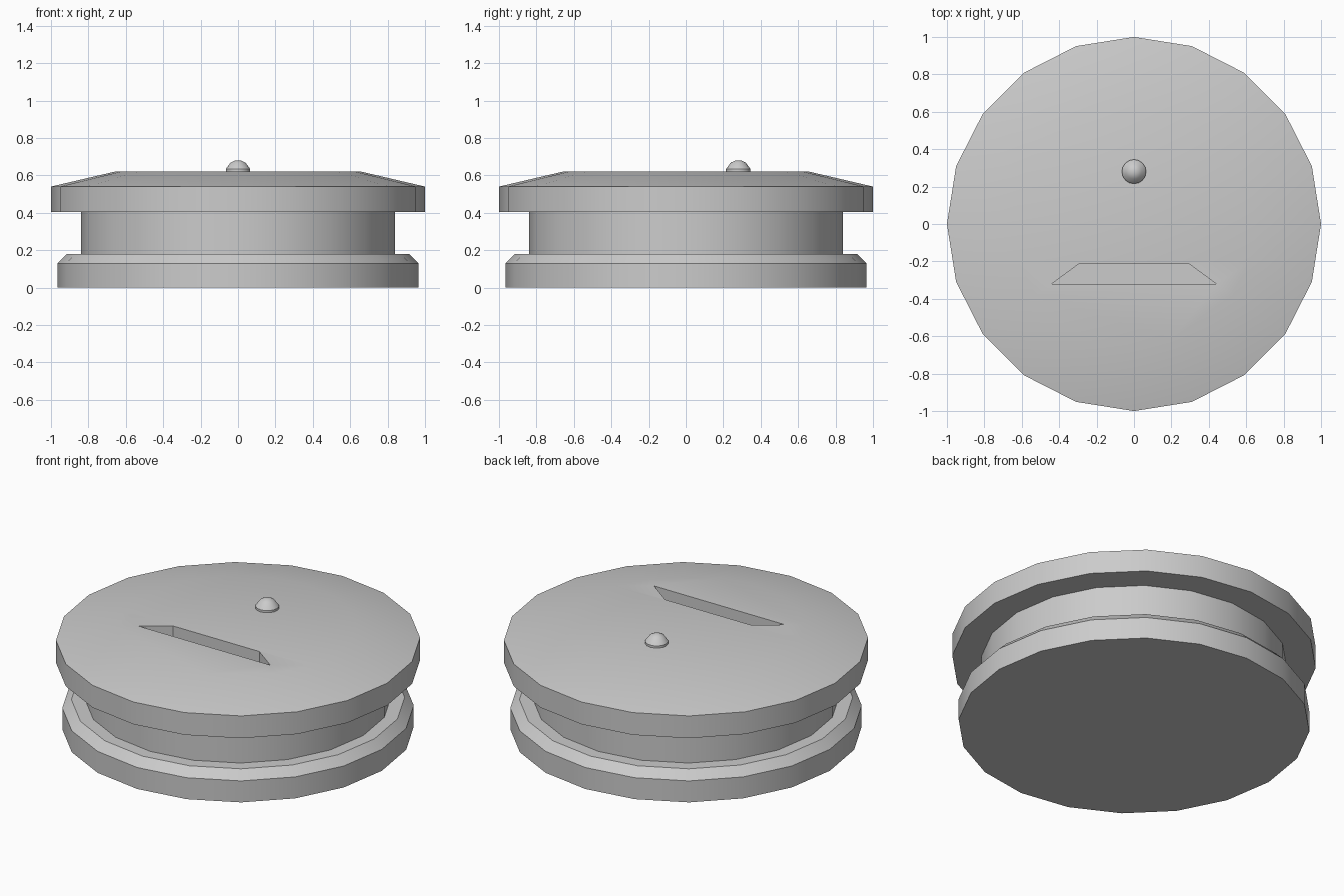
import bpy, bmesh, math

if "Cube" in bpy.data.objects:
    bpy.data.objects.remove(bpy.data.objects["Cube"])


def mesh_object(name, bm):
    bmesh.ops.recalc_face_normals(bm, faces=bm.faces)
    mesh = bpy.data.meshes.new(name)
    bm.to_mesh(mesh)
    bm.free()
    obj = bpy.data.objects.new(name, mesh)
    bpy.context.collection.objects.link(obj)
    return obj


def select_only(obj):
    bpy.ops.object.select_all(action='DESELECT')
    obj.select_set(True)
    bpy.context.view_layer.objects.active = obj


def lathe(name, profile, sides, location=(0, 0, 0), capped=True):
    """Stack of polygon rings from (radius, z) pairs."""
    bm = bmesh.new()
    rings = []
    for r, z in profile:
        angles = [2 * math.pi * i / sides for i in range(sides)]
        rings.append([bm.verts.new((r * math.cos(a), r * math.sin(a), z)) for a in angles])
    for low, high in zip(rings, rings[1:]):
        for i in range(sides):
            j = (i + 1) % sides
            bm.faces.new((low[i], low[j], high[j], high[i]))
    if capped:
        bm.faces.new(rings[0][::-1])
        bm.faces.new(rings[-1])
    obj = mesh_object(name, bm)
    obj.location = location
    return obj


# Turned body: base with bevelled rim, recessed neck, overhanging lid
base = lathe("base", [(0.965, 0), (0.965, 0.13), (0.915, 0.18)], 20)
neck = lathe("neck", [(0.84, 0.18), (0.84, 0.405)], 20, capped=False)
lid = lathe("lid", [(1, 0.405), (1, 0.54), (0.65, 0.622)], 20)

# Small button on top
button = lathe("button", [(0.065, 0.615), (0.065, 0.635), (0.04, 0.668), (0.015, 0.68)],
               16, location=(0, 0.28, 0))

# Trapezoid slot cut into the lid
bm = bmesh.new()
outline = [(-0.44, -0.32), (0.44, -0.32), (0.29, -0.21), (-0.29, -0.21)]
floor = bm.faces.new([bm.verts.new((x, y, 0.53)) for x, y in outline])
walls = bmesh.ops.extrude_face_region(bm, geom=[floor])["geom"]
bmesh.ops.translate(bm, vec=(0, 0, 0.2), verts=[v for v in walls if isinstance(v, bmesh.types.BMVert)])
if len(bm.faces) == 5:
    bm.faces.new(list(bm.verts)[:4])
cutter = mesh_object("slot_cutter", bm)
cutter.hide_render = True

mod = lid.modifiers.new("slot", 'BOOLEAN')
mod.operation = 'DIFFERENCE'
mod.solver = 'EXACT'
mod.object = cutter
select_only(lid)
bpy.ops.object.modifier_apply(modifier=mod.name)
bpy.data.objects.remove(cutter, do_unlink=True)

# Smooth round sides, keep rims sharp
for part in (base, neck, lid, button):
    select_only(part)
    bpy.ops.object.shade_smooth_by_angle(angle=math.radians(30))
